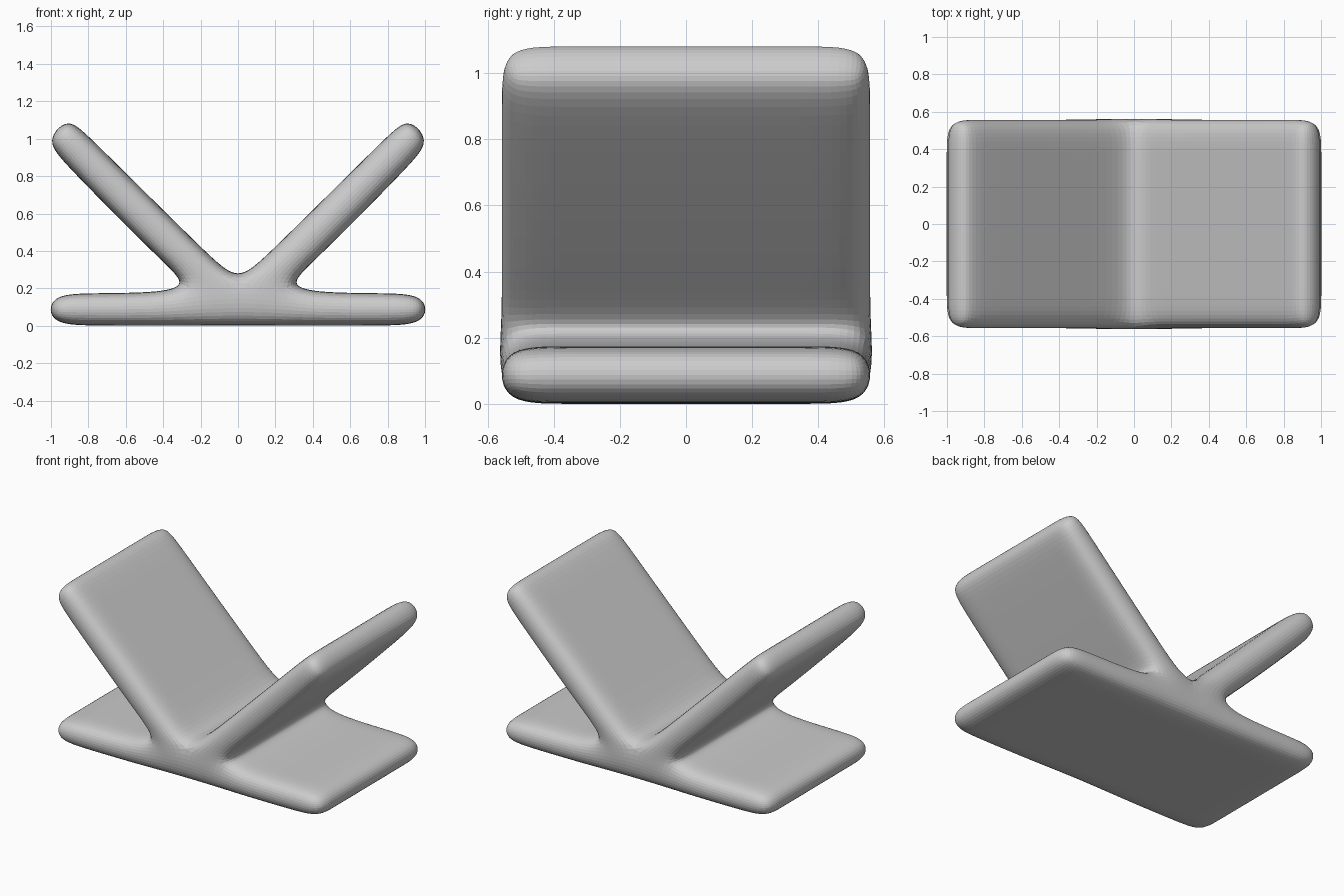
import bpy
import bmesh

cube = bpy.data.objects.get("Cube")
if cube:
    bpy.data.objects.remove(cube, do_unlink=True)

# Half of the cage outline in the xz plane, by name
POINTS = {
    "b0": (0, 0), "b1": (0.2, 0), "b2": (0.42, 0), "b3": (0.8, 0), "b4": (1.01, 0.01),
    "t2": (0.43, 0.175), "t3": (0.8, 0.175), "t4": (1.01, 0.165),
    "crotch": (0.26, 0.216), "valley": (0, 0.235),
    "u1": (0.15, 0.37), "u2": (0.8, 1.015), "u3": (0.91, 1.12),
    "l1": (0.41, 0.345), "l2": (0.93, 0.87), "l3": (1.03, 0.99),
}
QUADS = [
    "b0 b1 crotch valley",
    "b1 b2 t2 crotch", "b2 b3 t3 t2", "b3 b4 t4 t3",
    "valley crotch l1 u1", "u1 l1 l2 u2", "u2 l2 l3 u3",
]
DEPTHS = [-0.565, -0.38, 0, 0.38, 0.565]

# Base slab and both arms of the V as one cage, mirrored across x
bm = bmesh.new()
verts = {}


def vert(name, side, y):
    x, z = POINTS[name]
    key = (x * side, y, z)
    if key not in verts:
        verts[key] = bm.verts.new(key)
    return verts[key]


for side in (-1, 1):
    quads = [q.split() for q in QUADS]
    edges = [(q[i], q[(i + 1) % 4]) for q in quads for i in range(4)]
    outline = [e for e in edges
               if (e[1], e[0]) not in edges and set(e) != {"b0", "valley"}]
    for y in (DEPTHS[0], DEPTHS[-1]):
        for q in quads:
            bm.faces.new([vert(n, side, y) for n in q])
    for a, b in outline:
        for y0, y1 in zip(DEPTHS, DEPTHS[1:]):
            bm.faces.new([vert(a, side, y0), vert(b, side, y0),
                          vert(b, side, y1), vert(a, side, y1)])
bmesh.ops.recalc_face_normals(bm, faces=bm.faces)

mesh = bpy.data.meshes.new("v_stand")
bm.to_mesh(mesh)
bm.free()
stand = bpy.data.objects.new("v_stand", mesh)
bpy.context.collection.objects.link(stand)

# Rounded, softly faceted surface
subdivision = stand.modifiers.new("rounding", "SUBSURF")
subdivision.levels = subdivision.render_levels = 3

# Plain grey
grey = bpy.data.materials.new("light_grey")
grey.use_nodes = True
colour = (0.6, 0.6, 0.6, 1)
grey.diffuse_color = colour
grey.node_tree.nodes["Principled BSDF"].inputs["Base Color"].default_value = colour
mesh.materials.append(grey)
